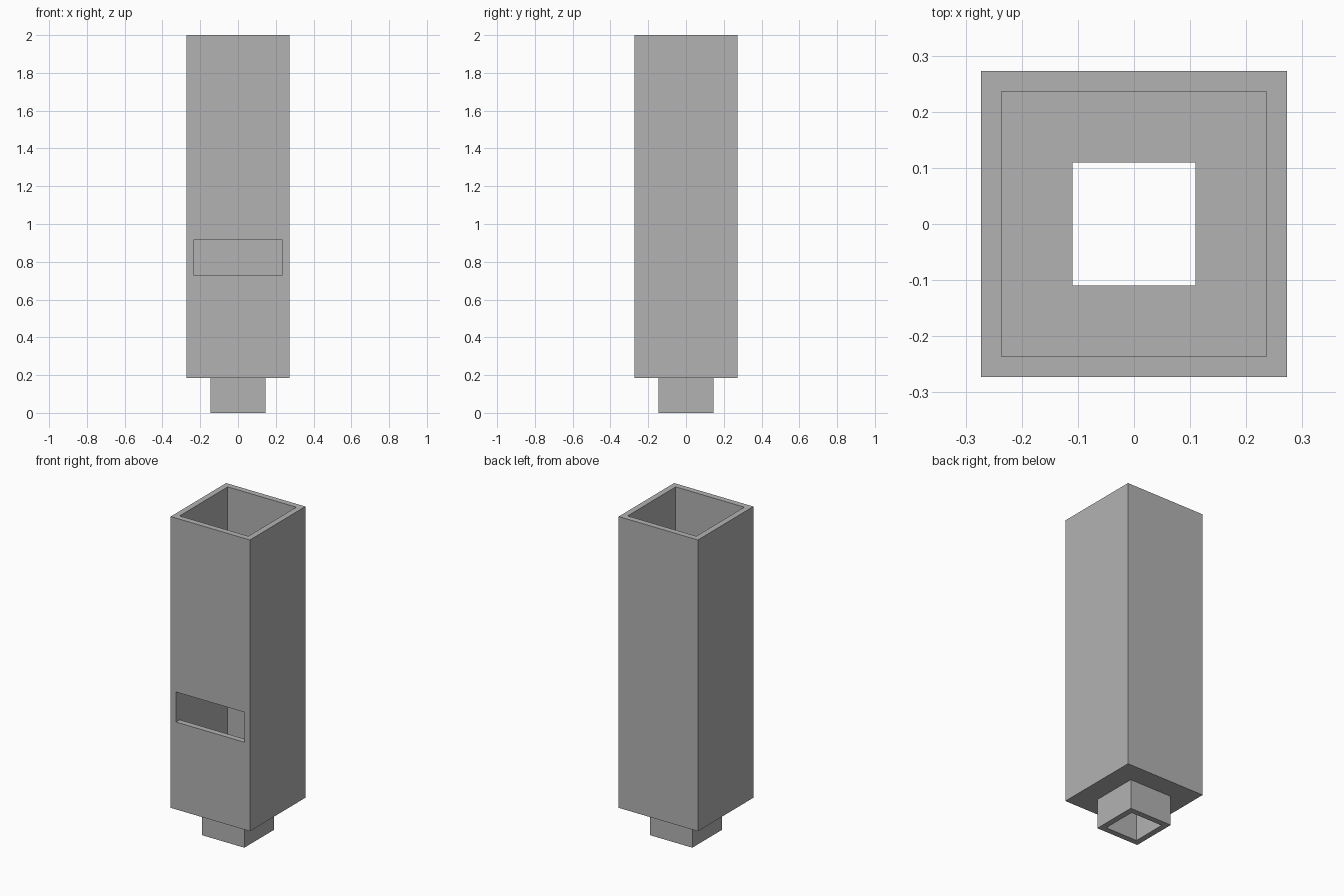
import bpy
import bmesh

if "Cube" in bpy.data.objects:
    bpy.data.objects.remove(bpy.data.objects["Cube"], do_unlink=True)

# Single plain grey
grey = bpy.data.materials.new("grey")
grey.use_nodes = True
colour = (0.45, 0.45, 0.45, 1)
grey.diffuse_color = colour
grey.node_tree.nodes["Principled BSDF"].inputs["Base Color"].default_value = colour

OUTER, INNER = 0.273, 0.2365          # half widths of the main tube
SPOUT_OUT, SPOUT_IN = 0.146, 0.11     # half widths of the spout
BASE, FLOOR, TOP = 0.185, 0.222, 2.0  # heights


def make_object(name, bm):
    bmesh.ops.recalc_face_normals(bm, faces=bm.faces)
    mesh = bpy.data.meshes.new(name)
    bm.to_mesh(mesh)
    bm.free()
    mesh.materials.append(grey)
    obj = bpy.data.objects.new(name, mesh)
    bpy.context.collection.objects.link(obj)
    return obj


def square_sweep(name, profile):
    """Sweep a closed (half width, height) profile around a square."""
    bm = bmesh.new()
    corners = ((-1, -1), (1, -1), (1, 1), (-1, 1))
    rings = [[bm.verts.new((sx * r, sy * r, z)) for sx, sy in corners]
             for r, z in profile]
    for a, b in zip(rings, rings[1:] + rings[:1]):
        for i in range(4):
            j = (i + 1) % 4
            bm.faces.new((a[i], a[j], b[j], b[i]))
    return make_object(name, bm)


# Hollow square tube with a floor, opening into a narrower spout
tube = square_sweep("tube_with_spout", [
    (SPOUT_IN, 0), (SPOUT_OUT, 0), (SPOUT_OUT, BASE), (OUTER, BASE),
    (OUTER, TOP), (INNER, TOP), (INNER, FLOOR), (SPOUT_IN, FLOOR)])

# Wide slot through the front wall only
bm = bmesh.new()
bmesh.ops.create_cube(bm, size=1)
bmesh.ops.scale(bm, verts=bm.verts, vec=(0.471, 0.2, 0.187))
bmesh.ops.translate(bm, verts=bm.verts, vec=(0, -OUTER, 0.823))
cutter = make_object("slot_cutter", bm)
cutter.hide_render = True
cutter.hide_viewport = True
cutter.display_type = 'WIRE'

cut = tube.modifiers.new("front_slot", 'BOOLEAN')
cut.operation = 'DIFFERENCE'
cut.solver = 'EXACT'
cut.object = cutter
